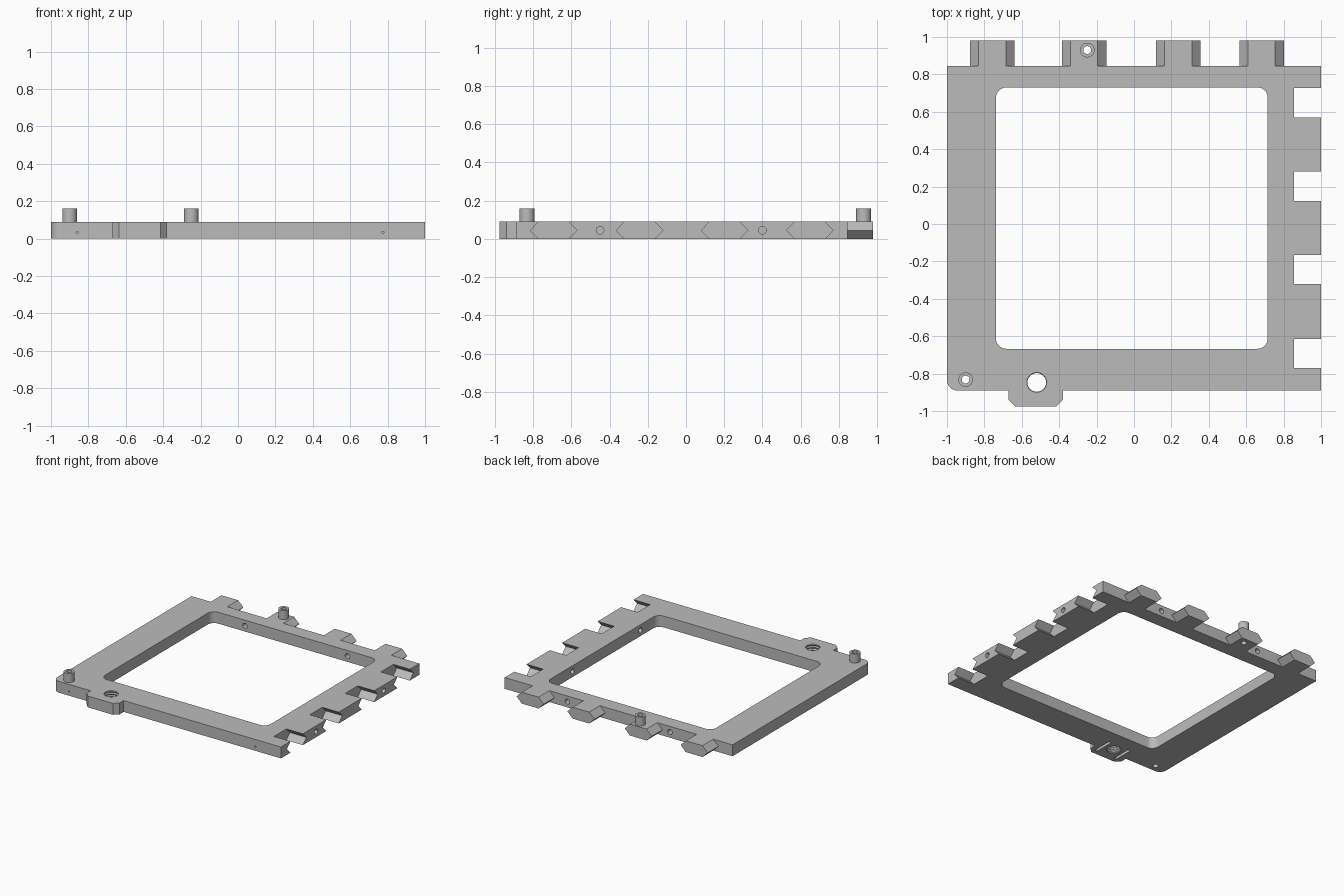
import bpy, bmesh, math
from mathutils import Matrix, Vector

cube = bpy.data.objects.get("Cube")
if cube:
    bpy.data.objects.remove(cube, do_unlink=True)

grey = bpy.data.materials.new("plain grey")
grey.use_nodes = True
grey.diffuse_color = (0.5, 0.5, 0.5, 1)
grey.node_tree.nodes["Principled BSDF"].inputs["Base Color"].default_value = (0.5, 0.5, 0.5, 1)

H = 0.09          # plate thickness
EDGE_Y = 0.845    # rear edge of the plate


def make(name, bm):
    bmesh.ops.recalc_face_normals(bm, faces=bm.faces)
    mesh = bpy.data.meshes.new(name)
    bm.to_mesh(mesh)
    bm.free()
    mesh.materials.append(grey)
    ob = bpy.data.objects.new(name, mesh)
    bpy.context.collection.objects.link(ob)
    return ob


def prism(name, points, direction):
    """Extrude a closed outline of 3D points along a direction."""
    bm = bmesh.new()
    face = bm.faces.new([bm.verts.new(p) for p in points])
    ext = bmesh.ops.extrude_face_region(bm, geom=[face])
    verts = [g for g in ext["geom"] if isinstance(g, bmesh.types.BMVert)]
    bmesh.ops.translate(bm, verts=verts, vec=direction)
    return make(name, bm)


def arc(cx, cy, r, start, steps=8):
    """Quarter circle, counter-clockwise from the start angle."""
    angles = [math.radians(start + 90 * i / steps) for i in range(steps + 1)]
    return [(cx + r * math.cos(a), cy + r * math.sin(a)) for a in angles]


def rod(name, centre, axis, r, length, sides=32):
    bm = bmesh.new()
    turn = Vector((0, 0, 1)).rotation_difference(Vector(axis)).to_matrix().to_4x4()
    bmesh.ops.create_cone(bm, cap_ends=True, segments=sides, radius1=r, radius2=r,
                          depth=length, matrix=Matrix.Translation(centre) @ turn)
    return make(name, bm)


def block(name, lo, hi):
    x0, y0, z0 = lo
    x1, y1, z1 = hi
    return prism(name, [(x0, y0, z0), (x1, y0, z0), (x1, y1, z0), (x0, y1, z0)], (0, 0, z1 - z0))


def cut(target, cutter):
    """Subtract the cutter and discard it."""
    mod = target.modifiers.new("cut", "BOOLEAN")
    mod.operation, mod.solver, mod.object = "DIFFERENCE", "EXACT", cutter
    bpy.context.view_layer.objects.active = target
    bpy.ops.object.modifier_apply(modifier=mod.name)
    bpy.data.objects.remove(cutter, do_unlink=True)


def hexagon(mid, top_half, mid_half, over=0.0):
    """Pointed-side joint section as (across, height) pairs."""
    flare = (mid_half - top_half) * over / (H / 2)
    t = top_half - flare
    return [(mid - t, -over), (mid + t, -over), (mid + mid_half, H / 2),
            (mid + t, H + over), (mid - t, H + over), (mid - mid_half, H / 2)]


# Plate with one rounded corner and a chamfered lug on the front edge
outline = arc(-0.945, -0.835, 0.055, 180)
outline += [(-0.67, -0.89), (-0.67, -0.94), (-0.635, -0.975), (-0.415, -0.975),
            (-0.38, -0.94), (-0.38, -0.89), (1, -0.89), (1, EDGE_Y), (-1, EDGE_Y)]
frame = prism("frame", [(x, y, 0) for x, y in outline], (0, 0, H))

# Large rounded opening
x0, x1, y0, y1, r = -0.738, 0.715, -0.667, 0.73, 0.055
opening = (arc(x0 + r, y0 + r, r, 180) + arc(x1 - r, y0 + r, r, 270)
           + arc(x1 - r, y1 - r, r, 0) + arc(x0 + r, y1 - r, r, 90))
cut(frame, prism("opening_cutter", [(x, y, -0.1) for x, y in opening], (0, 0, 0.4)))

# Joint sockets along the right edge
for y in (-0.693, -0.243, 0.202, 0.648):
    section = hexagon(y, 0.078, 0.122, 0.02)
    cut(frame, prism("socket_cutter", [(0.855, a, z) for a, z in section], (0.3, 0, 0)))

# Screw holes through the right and rear rims, pin holes in the front face
for y in (-0.45, 0.4):
    cut(frame, rod("screw_cutter", (0.87, y, H / 2), (1, 0, 0), 0.02, 0.4))
for x in (-0.45, 0.45):
    cut(frame, rod("screw_cutter", (x, 0.79, H / 2), (0, 1, 0), 0.02, 0.3))
for x in (-0.86, 0.775):
    cut(frame, rod("pin_cutter", (x, -0.89, 0.033), (0, 1, 0), 0.006, 0.1, 12))

# Threaded hole in the lug, made from a ribbed revolved profile
bm = bmesh.new()
rings = []
for i in range(13):
    z = -0.015 + i * 0.01
    rad = 0.056 if i % 2 else 0.05
    rings.append([bm.verts.new((-0.52 + rad * math.cos(math.tau * k / 32),
                                -0.847 + rad * math.sin(math.tau * k / 32), z))
                  for k in range(32)])
for a, b in zip(rings, rings[1:]):
    for k in range(32):
        n = (k + 1) % 32
        bm.faces.new((a[k], a[n], b[n], b[k]))
bm.faces.new(rings[0])
bm.faces.new(rings[-1])
cut(frame, make("thread_cutter", bm))

# Two narrow slots under the lug
for x in (-0.61, -0.43):
    cut(frame, block("slot_cutter", (x - 0.012, -0.94, -0.05), (x + 0.012, -0.78, 0.03)))

# Pointed tabs along the rear edge
tabs = []
for i, x in enumerate((-0.758, -0.267, 0.236, 0.682)):
    section = hexagon(x, 0.073, 0.119)
    tabs.append(prism(f"rear_tab_{i + 1}", [(a, EDGE_Y, z) for a, z in section], (0, 0.135, 0)))

# Hollow posts, bored through whatever they stand on
posts = []
for name, x, y, base in (("front_post", -0.9, -0.832, frame), ("rear_post", -0.25, 0.93, tabs[1])):
    post = rod(name, (x, y, H + 0.035), (0, 0, 1), 0.039, 0.07)
    for part in (post, base):
        cut(part, rod("bore_cutter", (x, y, 0.1), (0, 0, 1), 0.021, 0.4))
    posts.append(post)

# Smooth round surfaces, keep edges sharp
bpy.ops.object.select_all(action="DESELECT")
for ob in [frame] + tabs + posts:
    ob.select_set(True)
bpy.context.view_layer.objects.active = frame
bpy.ops.object.shade_smooth_by_angle(angle=math.radians(25))
